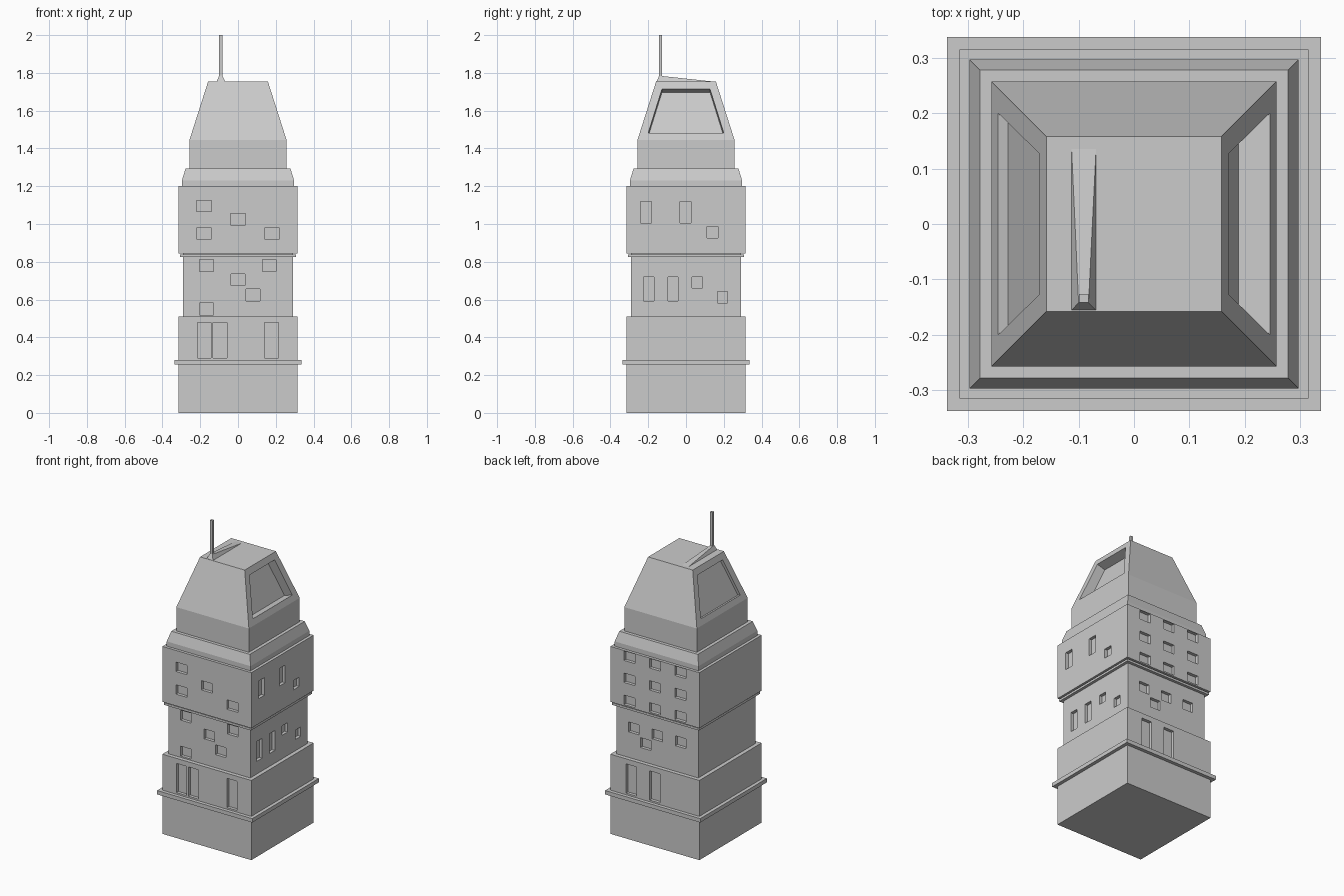
import bpy, bmesh, math
from mathutils import Vector, Matrix

if "Cube" in bpy.data.objects:
    bpy.data.objects.remove(bpy.data.objects["Cube"])


def make(name, bm):
    mesh = bpy.data.meshes.new(name)
    bmesh.ops.recalc_face_normals(bm, faces=bm.faces)
    bm.to_mesh(mesh)
    bm.free()
    obj = bpy.data.objects.new(name, mesh)
    bpy.context.collection.objects.link(obj)
    return obj


def hull(bm, points):
    """Add a convex solid around a few points."""
    part = bmesh.new()
    for p in points:
        part.verts.new(p)
    bmesh.ops.convex_hull(part, input=part.verts)
    bmesh.ops.dissolve_limit(part, angle_limit=0.001, verts=part.verts, edges=part.edges)
    tmp = bpy.data.meshes.new("tmp")
    part.to_mesh(tmp)
    part.free()
    bm.from_mesh(tmp)
    bpy.data.meshes.remove(tmp)


def tier(name, rings):
    """Square section of the tower from (half width, height) rings."""
    bm = bmesh.new()
    loops = [[bm.verts.new((sx * h, sy * h, z)) for sx, sy in
              ((-1, -1), (1, -1), (1, 1), (-1, 1))] for h, z in rings]
    bm.faces.new(loops[0])
    bm.faces.new(loops[-1])
    for a, b in zip(loops, loops[1:]):
        for i in range(4):
            j = (i + 1) % 4
            bm.faces.new((a[i], a[j], b[j], b[i]))
    return make(name, bm)


def cut(obj, bm):
    """Subtract the solids in bm from obj."""
    cutter = make(obj.name + "_cutter", bm)
    cutter.hide_render = True
    mod = obj.modifiers.new("openings", 'BOOLEAN')
    mod.operation, mod.solver, mod.object = 'DIFFERENCE', 'EXACT', cutter
    bpy.context.view_layer.objects.active = obj
    bpy.ops.object.modifier_apply(modifier=mod.name)
    bpy.data.objects.remove(cutter)


def windows(obj, half, items, depth=0.02):
    """items: (side, across, z, width, height); side 0 front, 1 right, 2 back."""
    bm = bmesh.new()
    for side, u, z, w, h in items:
        mat = (Matrix.Rotation(side * math.pi / 2, 4, 'Z')
               @ Matrix.Translation((u, -half, z))
               @ Matrix.Diagonal((w, 2 * depth, h, 1)))
        bmesh.ops.create_cube(bm, size=1, matrix=mat)
    cut(obj, bm)


# Plain base, ledges and collar
tier("base", [(0.315, 0), (0.315, 0.255)])
tier("base_ledge", [(0.337, 0.255), (0.337, 0.28)])
tier("middle_ledge", [(0.308, 0.825), (0.308, 0.839)])
tier("collar", [(0.297, 1.2), (0.297, 1.23), (0.278, 1.293)])

# Lower storey with tall openings
lower = tier("lower_storey", [(0.315, 0.28), (0.315, 0.51)])
windows(lower, 0.315, [(0, u, 0.384, 0.073, 0.187) for u in (-0.179, -0.095, 0.178)]
        + [(2, u, 0.384, 0.073, 0.187) for u in (-0.168, 0.0)])

# Narrow middle storey
middle = tier("middle_storey", [(0.29, 0.51), (0.29, 0.847)])
small = [(0, -0.167, 0.78), (0, 0.165, 0.78), (0, 0, 0.705), (0, 0.08, 0.625), (0, -0.167, 0.55),
         (2, -0.167, 0.705), (2, 0, 0.705), (2, 0.165, 0.705), (2, -0.083, 0.627)]
windows(middle, 0.29, [(s, u, z, 0.073, 0.063) for s, u, z in small]
        + [(1, -0.197, 0.655, 0.055, 0.127), (1, -0.069, 0.655, 0.055, 0.127),
           (1, 0.06, 0.69, 0.055, 0.06), (1, 0.193, 0.612, 0.055, 0.06)])

# Upper storey, regular grid at the back
upper = tier("upper_storey", [(0.315, 0.845), (0.315, 1.2)])
small = [(0, -0.18, 1.095), (0, 0, 1.025), (0, -0.18, 0.95), (0, 0.18, 0.95)]
small += [(2, u, z) for u in (-0.18, 0, 0.18) for z in (0.884, 1.025, 1.166)]
windows(upper, 0.315, [(s, u, z, 0.078, 0.06) for s, u, z in small]
        + [(1, -0.212, 1.062, 0.058, 0.113), (1, -0.002, 1.062, 0.058, 0.113),
           (1, 0.14, 0.957, 0.058, 0.06)])

# Tapered crown with sunken panels on the sloping sides (deep right, shallow left)
crown = tier("crown", [(0.257, 1.293), (0.257, 1.445), (0.158, 1.755)])
bm = bmesh.new()
for sx, depth in ((1, 0.059), (-1, 0.019)):
    normal = Vector((sx * 0.31, 0, 0.099)).normalized()
    pts = []
    for y, z in ((0.2, 1.482), (0.127, 1.715)):
        x = 0.257 - (z - 1.445) * 0.099 / 0.31
        for sy in (-1, 1):
            p = Vector((sx * x, sy * y, z))
            pts += [p + normal * 0.02, p - normal * depth]
    hull(bm, pts)
cut(crown, bm)

# Wedge-shaped roof rib that carries the mast
bm = bmesh.new()
hull(bm, [(-0.113, -0.156, 1.754), (-0.068, -0.156, 1.754), (-0.068, 0.145, 1.754),
          (-0.113, 0.145, 1.754), (-0.1, -0.142, 1.785), (-0.082, -0.142, 1.785)])
make("roof_rib", bm)

# Mast
bm = bmesh.new()
bmesh.ops.create_cube(bm, size=1, matrix=Matrix.Translation((-0.091, -0.134, 1.88))
                      @ Matrix.Diagonal((0.017, 0.016, 0.24, 1)))
make("mast", bm)
